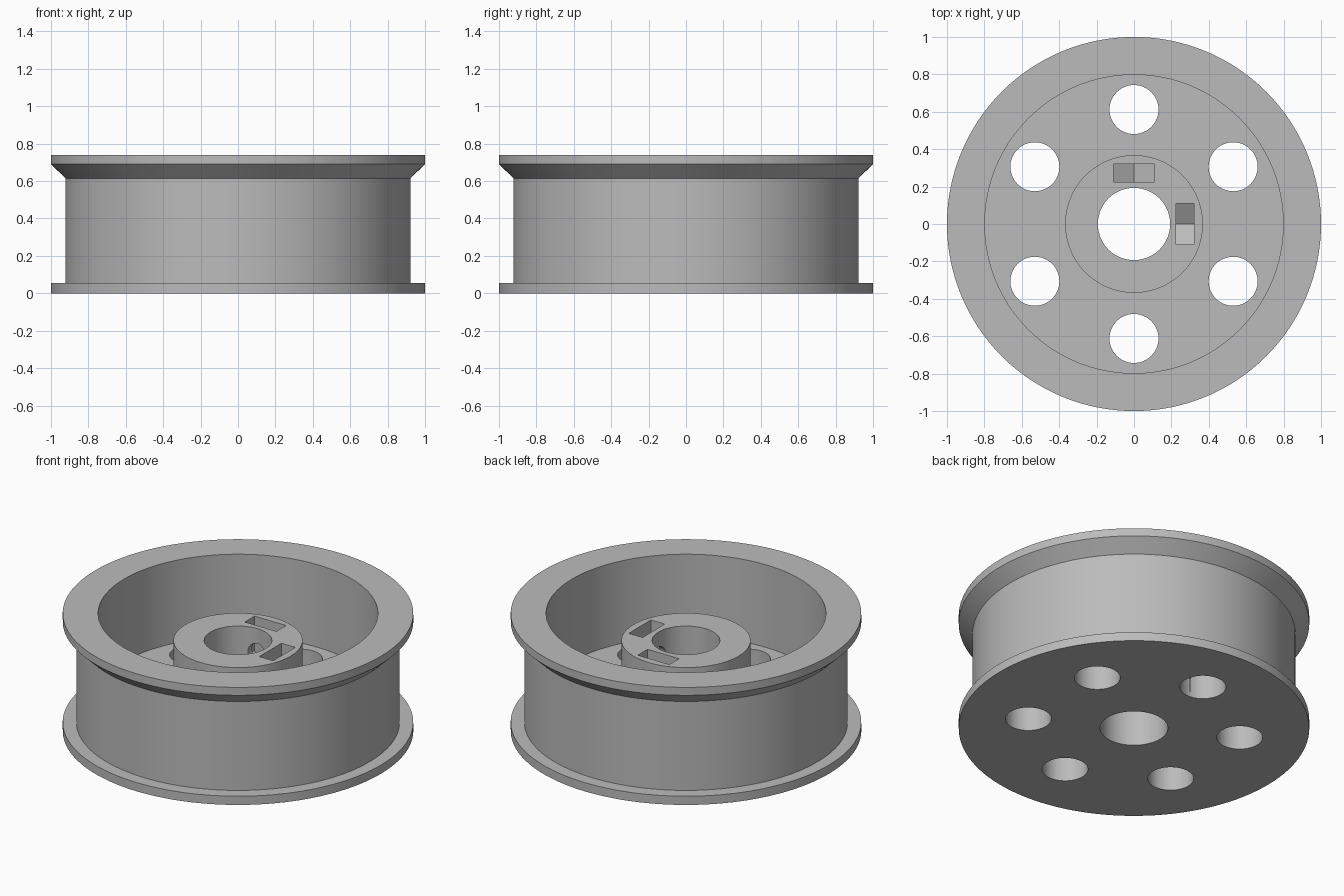
import bpy, bmesh, math
from mathutils import Matrix

cube = bpy.data.objects.get("Cube")
if cube:
    bpy.data.objects.remove(cube, do_unlink=True)

SEGMENTS = 128
FLOOR_Z, HUB_Z, TOP_Z = 0.22, 0.57, 0.74
SCREW_Z = 0.415

grey = bpy.data.materials.new("plain grey")
grey.use_nodes = True
colour = (0.5, 0.5, 0.5, 1)
grey.diffuse_color = colour
grey.node_tree.nodes["Principled BSDF"].inputs["Base Color"].default_value = colour


def finish(name, bm):
    bmesh.ops.recalc_face_normals(bm, faces=bm.faces)
    mesh = bpy.data.meshes.new(name)
    bm.to_mesh(mesh)
    bm.free()
    mesh.materials.append(grey)
    obj = bpy.data.objects.new(name, mesh)
    bpy.context.collection.objects.link(obj)
    return obj


def lathe(name, profile):
    """Spin a closed (radius, height) outline around z."""
    bm = bmesh.new()
    rings = []
    for i in range(SEGMENTS):
        a = math.tau * i / SEGMENTS
        rings.append([bm.verts.new((r * math.cos(a), r * math.sin(a), z)) for r, z in profile])
    for i, ring in enumerate(rings):
        after = rings[(i + 1) % SEGMENTS]
        for j in range(len(profile)):
            k = (j + 1) % len(profile)
            bm.faces.new((ring[j], after[j], after[k], ring[k]))
    return finish(name, bm)


def cylinder(name, radius, depth, matrix):
    bm = bmesh.new()
    bmesh.ops.create_cone(bm, cap_ends=True, segments=48, radius1=radius,
                          radius2=radius, depth=depth, matrix=matrix)
    return finish(name, bm)


def nut_pocket(name, turn):
    """Slot open at the top with a V-shaped bottom."""
    half, slope = 0.11, 0.064
    tip = SCREW_Z - 0.127
    outline = [(-half, 0.7), (-half, tip + slope), (0, tip), (half, tip + slope), (half, 0.7)]
    bm = bmesh.new()
    face = bm.faces.new([bm.verts.new((x, 0.225, z)) for x, z in outline])
    out = bmesh.ops.extrude_face_region(bm, geom=[face])["geom"]
    bmesh.ops.translate(bm, vec=(0, 0.097, 0),
                        verts=[v for v in out if isinstance(v, bmesh.types.BMVert)])
    bm.transform(turn)
    return finish(name, bm)


def cut(target, cutter):
    cutter.hide_render = True
    mod = target.modifiers.new(cutter.name, "BOOLEAN")
    mod.operation = "DIFFERENCE"
    mod.solver = "EXACT"
    mod.object = cutter
    bpy.context.view_layer.objects.active = target
    bpy.ops.object.modifier_apply(modifier=mod.name)
    bpy.data.objects.remove(cutter, do_unlink=True)


# Wheel body: flanges, drum, web and hub in one outline
wheel = lathe("pulley_wheel", [
    (0.193, 0), (1, 0), (1, 0.055), (0.922, 0.055), (0.922, 0.615),
    (1, 0.69), (1, TOP_Z), (0.798, TOP_Z), (0.798, FLOOR_Z),
    (0.368, FLOOR_Z), (0.368, HUB_Z), (0.193, HUB_Z)])

# Six lightening holes through the web
for i in range(6):
    a = math.radians(30 + 60 * i)
    place = Matrix.Translation((0.612 * math.cos(a), 0.612 * math.sin(a), FLOOR_Z / 2))
    cut(wheel, cylinder("web_hole", 0.131, 0.5, place))

# Two nut pockets with radial screw holes in the hub
for angle in (0, -90):
    turn = Matrix.Rotation(math.radians(angle), 4, "Z")
    cut(wheel, nut_pocket("nut_pocket", turn))
    place = turn @ Matrix.Translation((0, 0.3, SCREW_Z)) @ Matrix.Rotation(math.pi / 2, 4, "X")
    cut(wheel, cylinder("screw_hole", 0.06, 0.4, place))

bpy.ops.object.select_all(action="DESELECT")
wheel.select_set(True)
bpy.context.view_layer.objects.active = wheel
bpy.ops.object.shade_smooth_by_angle(angle=math.radians(30))
